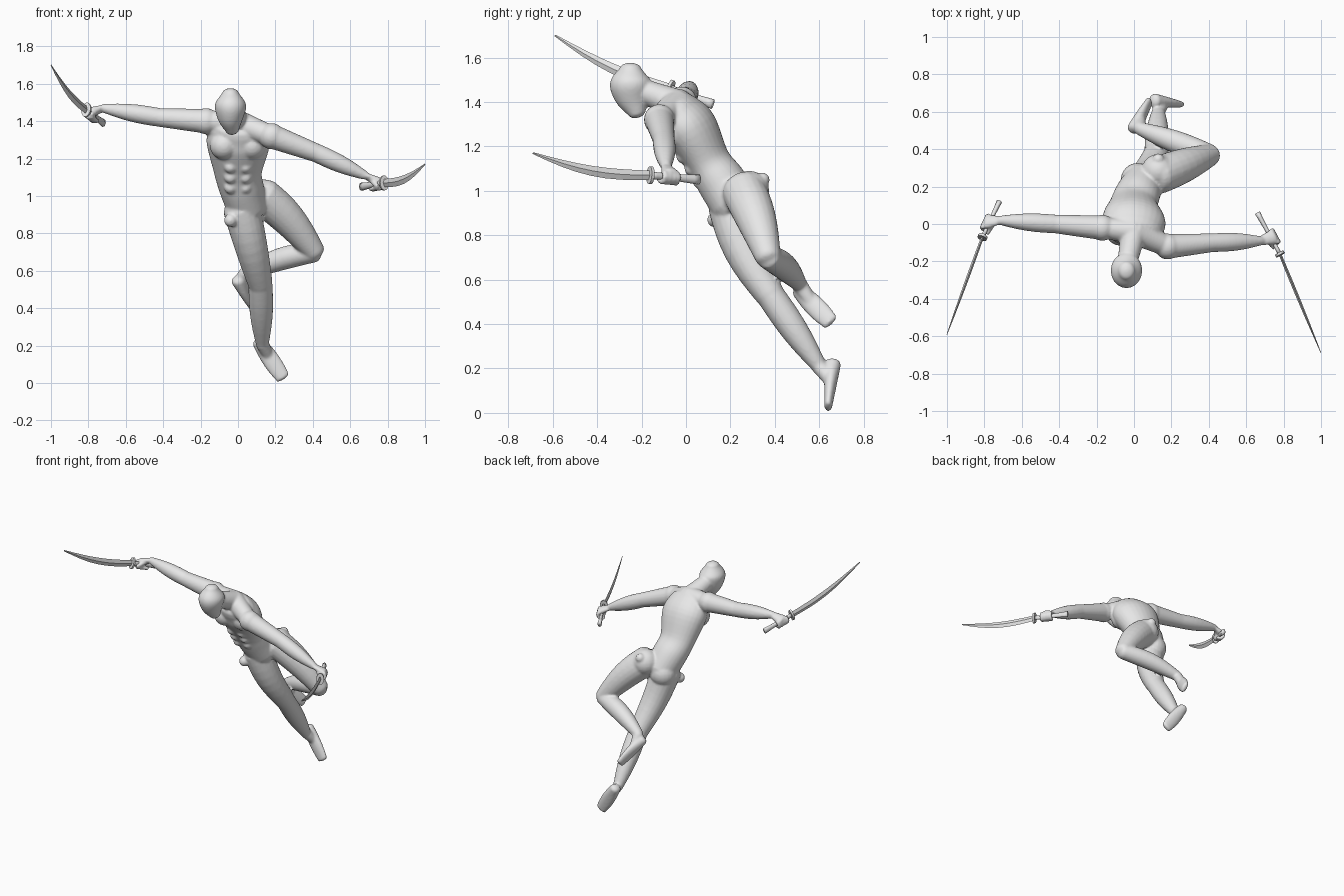
import bpy, bmesh, math
from mathutils import Vector, Matrix

if "Cube" in bpy.data.objects:
    bpy.data.objects.remove(bpy.data.objects["Cube"], do_unlink=True)

colour = (.8, .8, .8, 1)
grey = bpy.data.materials.new("plain grey")
grey.use_nodes = True
grey.diffuse_color = colour
grey.node_tree.nodes["Principled BSDF"].inputs["Base Color"].default_value = colour

ACROSS = Vector((1, 0, 0))
UP = Vector((0, 0, 1))
FORWARD = Vector((0, -1, 0))


def spline(stations, steps):
    """Smooth curve through stations of (x, y, z, half width, half depth)."""
    knots = [Vector(s) for s in stations]
    knots = [knots[0] * 2 - knots[1]] + knots + [knots[-1] * 2 - knots[-2]]
    curve = []
    for before, start, end, after in zip(knots, knots[1:], knots[2:], knots[3:]):
        leave, arrive = (end - before) / 2, (after - start) / 2
        for k in range(steps):
            t = k / steps
            ease = t * t * (3 - 2 * t)
            curve.append(start.lerp(end, ease) + leave * t * (1 - t)**2
                         - arrive * t * t * (1 - t))
    return curve + [knots[-2]]


def loft(mesh, stations, side, sides=20, steps=5, rounded=True):
    """Skin elliptical rings along a path; the width follows the side vector."""
    curve = spline(stations, steps)
    path = [Vector(c[:3]) for c in curve]
    last = len(curve) - 1
    rings = []
    for i, station in enumerate(curve):
        width, depth = station[3], station[4]
        along = (path[min(i + 1, last)] - path[max(i - 1, 0)]).normalized()
        u = (side - along * side.dot(along)).normalized()
        u, v = u * width, along.cross(u) * depth
        angles = [0]
        if rounded and i == 0:
            angles = [-1.4, -1, -.5, 0]
        elif rounded and i == last:
            angles = [0, .5, 1, 1.4]
        for angle in angles:
            centre = path[i] + along * min(width, depth) * .6 * math.sin(angle)
            rings.append((centre, u * math.cos(angle), v * math.cos(angle)))
    turns = [math.tau * k / sides for k in range(sides)]
    loops = [[mesh.verts.new(centre + u * math.cos(a) + v * math.sin(a)) for a in turns]
             for centre, u, v in rings]
    for lower, upper in zip(loops, loops[1:]):
        for k in range(sides):
            mesh.faces.new((lower[k - 1], lower[k], upper[k], upper[k - 1]))
    mesh.faces.new(loops[0][::-1])
    mesh.faces.new(loops[-1])


def tube(mesh, start, end, first, final, bulge=0, bend=Vector(), side=UP, flat=1, **options):
    """Tapered tube that swells and bends most in its middle."""
    stations = []
    for k in range(9):
        t = k / 8
        swell = math.sin(math.pi * t)
        radius = first + (final - first) * t + bulge * swell
        stations.append((*(start.lerp(end, t) + bend * swell), radius, radius * flat))
    loft(mesh, stations, side, steps=1, **options)


def ball(mesh, centre, radius):
    bmesh.ops.create_uvsphere(mesh, u_segments=20, v_segments=12, radius=radius,
                              matrix=Matrix.Translation(centre))


def foot(mesh, ankle, heel, toe, side):
    """Heel, instep and a sole that thins toward the toe."""
    stations = []
    for k in range(6):
        t = k / 5
        width = .035 + .013 * math.sin(math.pi * t * .9)
        stations.append((*heel.lerp(toe, t), width, .038 - .02 * t))
    loft(mesh, stations, side)
    tube(mesh, ankle, heel.lerp(toe, .4), .036, .03)


def hand(mesh, wrist, grip, along):
    """Fist closed around the handle direction."""
    reach = grip - wrist
    reach = (reach - along * reach.dot(along)).normalized()
    back = along.cross(reach)
    if back.z < 0:
        back = -back
    # palm
    tube(mesh, wrist, grip + back * .02, .026, .042, side=along, flat=.6)
    # curled fingers
    for finger in range(4):
        knuckle = grip + along * (finger - 1.5) * .023
        arc = [knuckle + (reach * math.sin(a) + back * math.cos(a)) * .027 for a in range(4)]
        loft(mesh, [(*p, .012, .012) for p in arc], along, sides=10)
    # thumb
    tube(mesh, grip - reach * .03, grip + along * .05 - back * .02, .015, .012, sides=10)


def finish(name, mesh, smooth=True):
    bmesh.ops.recalc_face_normals(mesh, faces=mesh.faces)
    data = bpy.data.meshes.new(name)
    mesh.to_mesh(data)
    mesh.free()
    data.materials.append(grey)
    for face in data.polygons:
        face.use_smooth = smooth
    result = bpy.data.objects.new(name, data)
    bpy.context.collection.objects.link(result)
    return result


body = bmesh.new()

# torso, leaning forward
loft(body, [(0, -.04, 1.36, .15, .1), (0, .02, 1.28, .17, .12), (0, .1, 1.13, .13, .1),
            (.02, .16, 1.04, .12, .11), (.05, .22, .94, .11, .11)],
     Vector((1, -.15, -.1)), sides=28)

# arms, from shoulder to wrist
right_shoulder, right_elbow = Vector((-.17, -.02, 1.4)), Vector((-.42, 0, 1.42))
left_shoulder, left_elbow = Vector((.18, -.12, 1.32)), Vector((.42, -.1, 1.23))
right_wrist, left_wrist = Vector((-.72, .02, 1.47)), Vector((.68, -.09, 1.11))
for shoulder, elbow, wrist in [(right_shoulder, right_elbow, right_wrist),
                               (left_shoulder, left_elbow, left_wrist)]:
    ball(body, shoulder, .07)
    tube(body, shoulder, elbow, .066, .05)
    tube(body, elbow, wrist, .05, .024, bulge=.01)

# trapezius, neck and head
collar = Vector((0, -.04, 1.39))
skull = Vector((-.04, -.22, 1.46))
for shoulder in (right_shoulder, left_shoulder):
    tube(body, collar, shoulder, .07, .055)
tube(body, collar, skull, .068, .052)
loft(body, [(-.03, -.22, 1.35, .036, .04), (-.04, -.24, 1.42, .07, .08),
            (-.04, -.25, 1.49, .083, .093), (-.04, -.25, 1.55, .045, .05)], ACROSS, sides=28)

# nose and brow
bridge = skull + FORWARD * .1
tube(body, bridge, bridge - UP * .045, .008, .013, sides=10)
for way in (-1, 1):
    tube(body, bridge, bridge + ACROSS * way * .05 - FORWARD * .02, .012, .01, sides=10)

# chest and abdominal muscles, mirrored about the breastbone
for way in (-1, 1):
    ball(body, Vector((way * .075, -.04, 1.27)), .076)
    for row in range(3):
        top = Vector((way * .04, -.01, 1.155))
        ball(body, top - (FORWARD * .036 + UP * .055) * row, .034)

# straight right leg
right_hip, right_knee, right_ankle = (Vector((.02, .2, .93)), Vector((.12, .38, .53)),
                                      Vector((.13, .6, .21)))
tube(body, right_hip, right_knee, .1, .066, bulge=.005, bend=FORWARD * .03, side=ACROSS)
tube(body, right_knee, right_ankle, .064, .035, bulge=.012, side=ACROSS)
foot(body, right_ankle, Vector((.11, .66, .22)), Vector((.24, .64, .03)), Vector((.8, 0, .6)))

# bent left leg
left_hip, left_knee, left_ankle = (Vector((.13, .26, 1)), Vector((.41, .37, .7)),
                                   Vector((.03, .51, .58)))
tube(body, left_hip, left_knee, .1, .058, bulge=.012, bend=UP * .025)
tube(body, left_knee, left_ankle, .054, .035, bulge=.016, bend=UP * .02)
foot(body, left_ankle, Vector((0, .51, .55)), Vector((.08, .65, .41)), Vector((0, 1, 1)))

# buttocks, hip knob and groin
ball(body, left_hip - FORWARD * .025, .09)
ball(body, right_hip - FORWARD * .035, .092)
ball(body, left_hip - FORWARD * .085 + UP * .05, .032)
ball(body, Vector((-.04, .13, .87)), .035)

# a sword in each fist: pommel, guard, blade tip
swords = [("right", right_wrist, Vector((-.72, .12, 1.39)), Vector((-.81, -.07, 1.46)),
           Vector((-1, -.59, 1.7))),
          ("left", left_wrist, Vector((.66, .06, 1.05)), Vector((.78, -.16, 1.07)),
           Vector((1, -.69, 1.17)))]
for label, wrist, pommel, guard, tip in swords:
    along = (guard - pommel).normalized()
    hand(body, wrist, pommel.lerp(guard, .62), along)
    handle = bmesh.new()
    tube(handle, pommel, guard, .023, .017, bulge=-.004, flat=.65, sides=8, rounded=False)
    finish(label + "_sword_handle", handle)
    plate = bmesh.new()
    tube(plate, guard - along * .007, guard + along * .007, .04, .04, flat=.65, rounded=False)
    finish(label + "_sword_guard", plate, smooth=False)
    blade = bmesh.new()
    tube(blade, guard, tip, .021, .004, bulge=.01, bend=UP * -.03, flat=.35, sides=4,
         rounded=False)
    finish(label + "_sword_blade", blade, smooth=False)

# fuse the figure into one smooth skin
figure = finish("body", body)
fuse = figure.modifiers.new("fuse", 'REMESH')
fuse.mode = 'VOXEL'
fuse.voxel_size = .008
fuse.use_smooth_shade = True
soften = figure.modifiers.new("soften", 'SMOOTH')
soften.factor = .5
soften.iterations = 4
